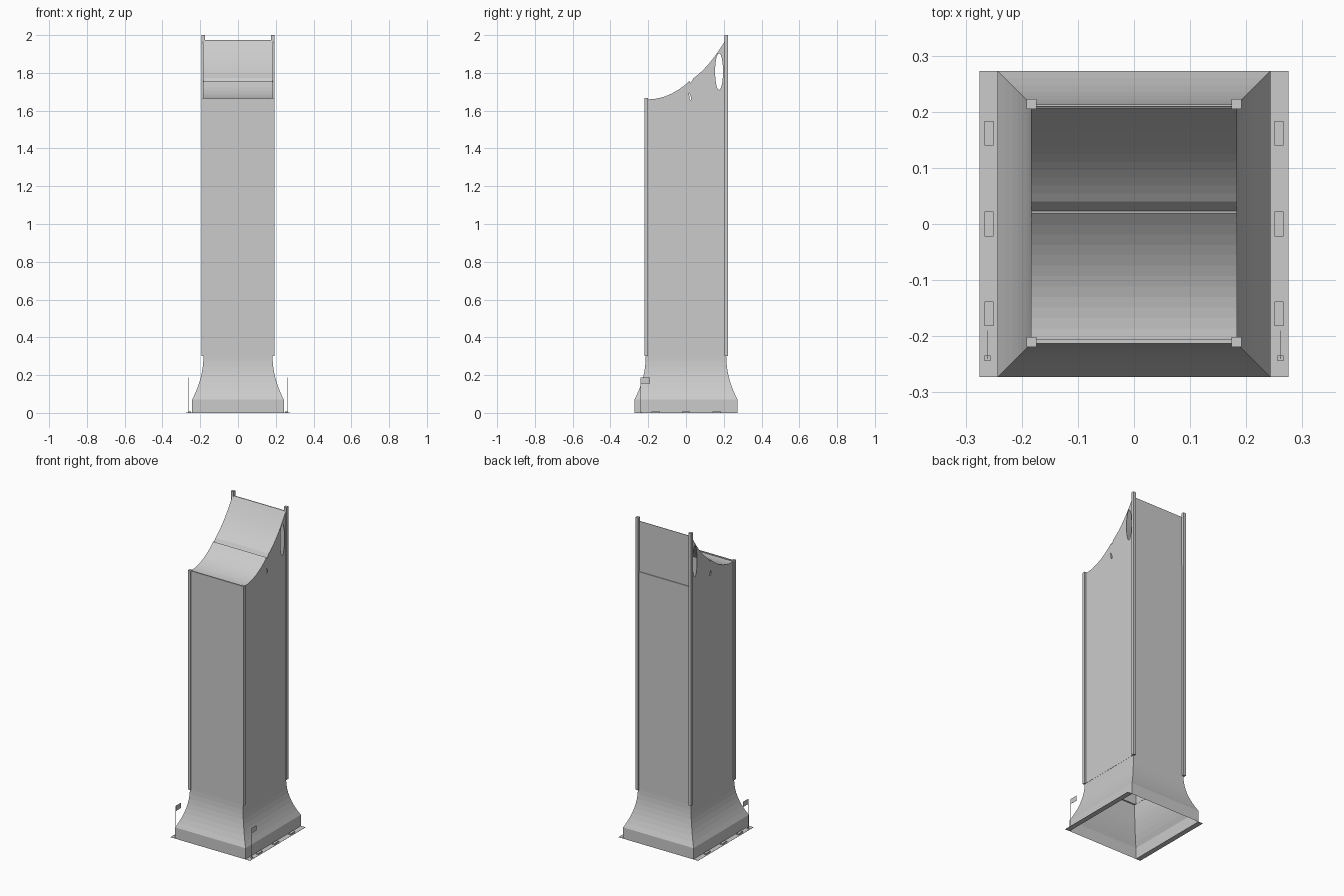
import bpy, bmesh, math

if "Cube" in bpy.data.objects:
    bpy.data.objects.remove(bpy.data.objects["Cube"], do_unlink=True)

# Single painted-metal colour
grey = bpy.data.materials.new("metal_grey")
grey.use_nodes = True
COLOUR = (0.6, 0.6, 0.6, 1)
grey.diffuse_color = COLOUR
grey.node_tree.nodes["Principled BSDF"].inputs["Base Color"].default_value = COLOUR

HALF_X, BACK, FRONT = 0.183, 0.213, -0.213
FOOT_TOP, LOW_TOP = 0.30, 1.66


def add_object(name, data):
    ob = bpy.data.objects.new(name, data)
    bpy.context.collection.objects.link(ob)
    data.materials.append(grey)
    return ob


def loft(name, rings, closed):
    """Skin a list of equal-length point rows with quads."""
    bm = bmesh.new()
    rows = [[bm.verts.new(p) for p in ring] for ring in rings]
    n = len(rows[0])
    for a, b in zip(rows, rows[1:]):
        for i in range(n if closed else n - 1):
            j = (i + 1) % n
            bm.faces.new((a[i], a[j], b[j], b[i]))
    bmesh.ops.recalc_face_normals(bm, faces=bm.faces)
    me = bpy.data.meshes.new(name)
    bm.to_mesh(me)
    bm.free()
    return add_object(name, me)


def box(name, x0, x1, y0, y1, z0, z1):
    bm = bmesh.new()
    bmesh.ops.create_cube(bm, size=1)
    for v in bm.verts:
        v.co = ((x0 + x1) / 2 + v.co.x * (x1 - x0),
                (y0 + y1) / 2 + v.co.y * (y1 - y0),
                (z0 + z1) / 2 + v.co.z * (z1 - z0))
    me = bpy.data.meshes.new(name)
    bm.to_mesh(me)
    bm.free()
    return add_object(name, me)


def cut_sheet(name, outlines, x):
    """Thin sheet in the side plane; inner outlines become holes."""
    cu = bpy.data.curves.new(name, 'CURVE')
    cu.dimensions = '2D'
    cu.fill_mode = 'BOTH'
    cu.extrude = 0.001
    for pts in outlines:
        sp = cu.splines.new('POLY')
        sp.points.add(len(pts) - 1)
        for p, (y, z) in zip(sp.points, pts):
            p.co = (y, z, 0, 1)
        sp.use_cyclic_u = True
    ob = add_object(name, cu)
    ob.location.x = x
    ob.rotation_euler = (math.pi / 2, 0, math.pi / 2)
    bpy.ops.object.select_all(action='DESELECT')
    ob.select_set(True)
    bpy.context.view_layer.objects.active = ob
    bpy.ops.object.convert(target='MESH')


# Flared hollow foot: a short upright skirt, then a concave sweep inward
levels = [(0, 0.06)]
for i in range(9):
    t = i / 8
    levels.append((0.07 + 0.23 * t, 0.06 * (1 - t) ** 2))
rings = []
for z, d in levels:
    x, y = HALF_X + d, BACK + d
    rings.append([(-x, -y, z), (x, -y, z), (x, y, z), (-x, y, z)])
loft("flared_foot", rings, True)

# Two swept roof sheets meeting at a small step
lower, upper = [], []
for i in range(13):
    t = i / 12
    lower.append((-0.205 + 0.224 * t, LOW_TOP + 0.097 * t ** 2.1))
    upper.append((0.04 + 0.17 * t, 1.772 + 0.203 * (0.6 * t + 0.4 * t * t)))
roof = lower + [(0.023, 1.745)] + upper
loft("curved_roof", [[(-HALF_X, y, z), (HALF_X, y, z)] for y, z in roof], False)

# Side walls with an oval window and a small slot
outline = [(FRONT, FOOT_TOP), (FRONT, LOW_TOP)] + roof + [(BACK, 1.975), (BACK, FOOT_TOP)]
oval = [(0.175 + 0.021 * math.cos(a), 1.807 + 0.097 * math.sin(a))
        for a in (math.tau * i / 32 for i in range(32))]
slot = [(0.016, 1.695), (0.022, 1.685), (0.027, 1.67), (0.025, 1.655), (0.019, 1.66)]
for side, s in (("left", 1), ("right", -1)):
    cut_sheet(side + "_wall", [outline, oval, slot], s * HALF_X)

# Front and back walls; the upper back panel is set in slightly
box("front_wall", -HALF_X, HALF_X, FRONT, -0.205, FOOT_TOP, 1.665)
box("lower_back_wall", -HALF_X, HALF_X, 0.208, BACK, FOOT_TOP, LOW_TOP)
box("upper_back_panel", -HALF_X, HALF_X, 0.207, 0.209, LOW_TOP, 1.975)

for side, s in (("left", 1), ("right", -1)):
    def strip(name, cx, w, *rest):
        box(side + "_" + name, s * cx - w / 2, s * cx + w / 2, *rest)

    # Square corner posts
    strip("front_post", HALF_X, 0.018, -0.219, -0.201, FOOT_TOP, 1.668)
    strip("back_post", HALF_X, 0.018, 0.205, 0.223, FOOT_TOP, 2.0)

    # Ground flange with its raised pads
    strip("flange", 0.259, 0.032, -0.273, 0.273, 0, 0.001)
    for i, y in enumerate((-0.16, 0, 0.162)):
        strip("pad_%d" % i, 0.258, 0.016, y - 0.022, y + 0.022, 0.001, 0.008)

    # Small flag on a thin pole
    strip("pole_base", 0.261, 0.01, -0.244, -0.234, 0.001, 0.006)
    strip("pole", 0.261, 0.002, -0.24, -0.238, 0.006, 0.187)
    strip("flag", 0.261, 0.001, -0.239, -0.19, 0.155, 0.187)
